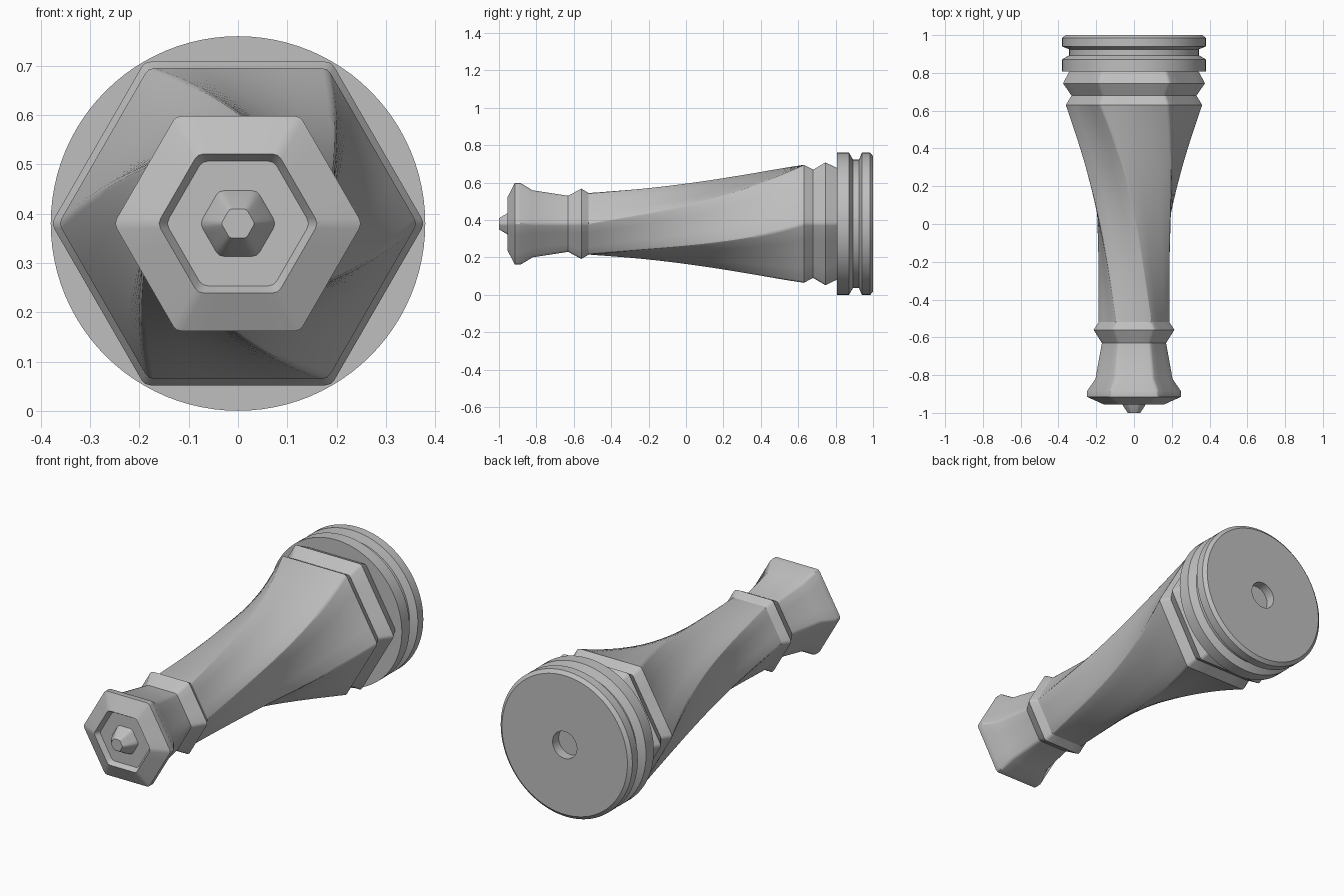
import bpy, bmesh
from math import pi, sin, cos
from mathutils import Vector

AXIS_Z = 0.38

if "Cube" in bpy.data.objects:
    bpy.data.objects.remove(bpy.data.objects["Cube"])

grey = bpy.data.materials.new("plain grey")
grey.use_nodes = True
colour = (0.52, 0.52, 0.52, 1)
grey.diffuse_color = colour
grey.node_tree.nodes["Principled BSDF"].inputs["Base Color"].default_value = colour


def circle(radius, turn):
    n = 96
    return [Vector((cos(2 * pi * i / n), sin(2 * pi * i / n))) * radius for i in range(n)]


def hexagon(radius, turn, soft=0.012):
    """Hexagon with corners at both sides, each corner slightly rounded."""
    corners = [Vector((cos(turn + k * pi / 3), sin(turn + k * pi / 3))) * radius
               for k in range(6)]
    f = min(soft / radius, 0.15)
    points = []
    for k, c in enumerate(corners):
        before, after = corners[k - 1], corners[(k + 1) % 6]
        a, b = c.lerp(before, f), c.lerp(after, f)
        end = after.lerp(c, f)
        points += [a, (a + 2 * c + b) / 4, b]
        points += [b.lerp(end, t / 4) for t in (1, 2, 3)]
    return points


def loft(name, section, profile):
    """Skin sections along y; profile holds (y, radius, turn)."""
    bm = bmesh.new()
    rings = []
    for y, radius, turn in profile:
        rings.append([bm.verts.new((p.x, y, AXIS_Z + p.y)) for p in section(radius, turn)])
    for low, high in zip(rings, rings[1:]):
        n = len(low)
        for i in range(n):
            j = (i + 1) % n
            bm.faces.new((low[i], low[j], high[j], high[i]))
    bm.faces.new(rings[0])
    bm.faces.new(rings[-1])
    bmesh.ops.recalc_face_normals(bm, faces=bm.faces)
    mesh = bpy.data.meshes.new(name)
    bm.to_mesh(mesh)
    bm.free()
    mesh.materials.append(grey)
    obj = bpy.data.objects.new(name, mesh)
    bpy.context.collection.objects.link(obj)
    bpy.ops.object.select_all(action="DESELECT")
    obj.select_set(True)
    bpy.context.view_layer.objects.active = obj
    bpy.ops.object.shade_smooth_by_angle(angle=0.56)
    return obj


def straight(points):
    return [(y, r, 0) for y, r in points]


# Round foot with a groove and a blind hole underneath
loft("round_foot", circle, straight([
    (0.808, 0.38), (0.872, 0.38), (0.893, 0.343), (0.925, 0.343), (0.94, 0.38),
    (0.985, 0.38), (1.0, 0.362), (1.0, 0.07), (0.95, 0.07)]))

# Hexagonal collar above the foot
loft("lower_collar", hexagon, straight([
    (0.63, 0.364), (0.68, 0.334), (0.745, 0.379), (0.82, 0.338)]))

# Flared stem, twisted by one sixth of a turn
steps = 28
stem = []
for i in range(steps + 1):
    t = i / steps
    stem.append((-0.52 + 1.15 * t, 0.19 + 0.174 * t ** 2.3, t * pi / 3))
loft("twisted_stem", hexagon, stem)

# Neck ring and flared head with a sunken top
loft("neck_ring", hexagon, straight([
    (-0.63, 0.173), (-0.56, 0.217), (-0.52, 0.19)]))
loft("head", hexagon, straight([
    (-0.63, 0.173), (-0.82, 0.207), (-0.885, 0.252), (-0.915, 0.252),
    (-0.955, 0.163), (-0.93, 0.146)]))

# Small pointed finial
loft("finial", hexagon, straight([
    (-0.925, 0.08), (-0.955, 0.065), (-1.0, 0.034)]))
